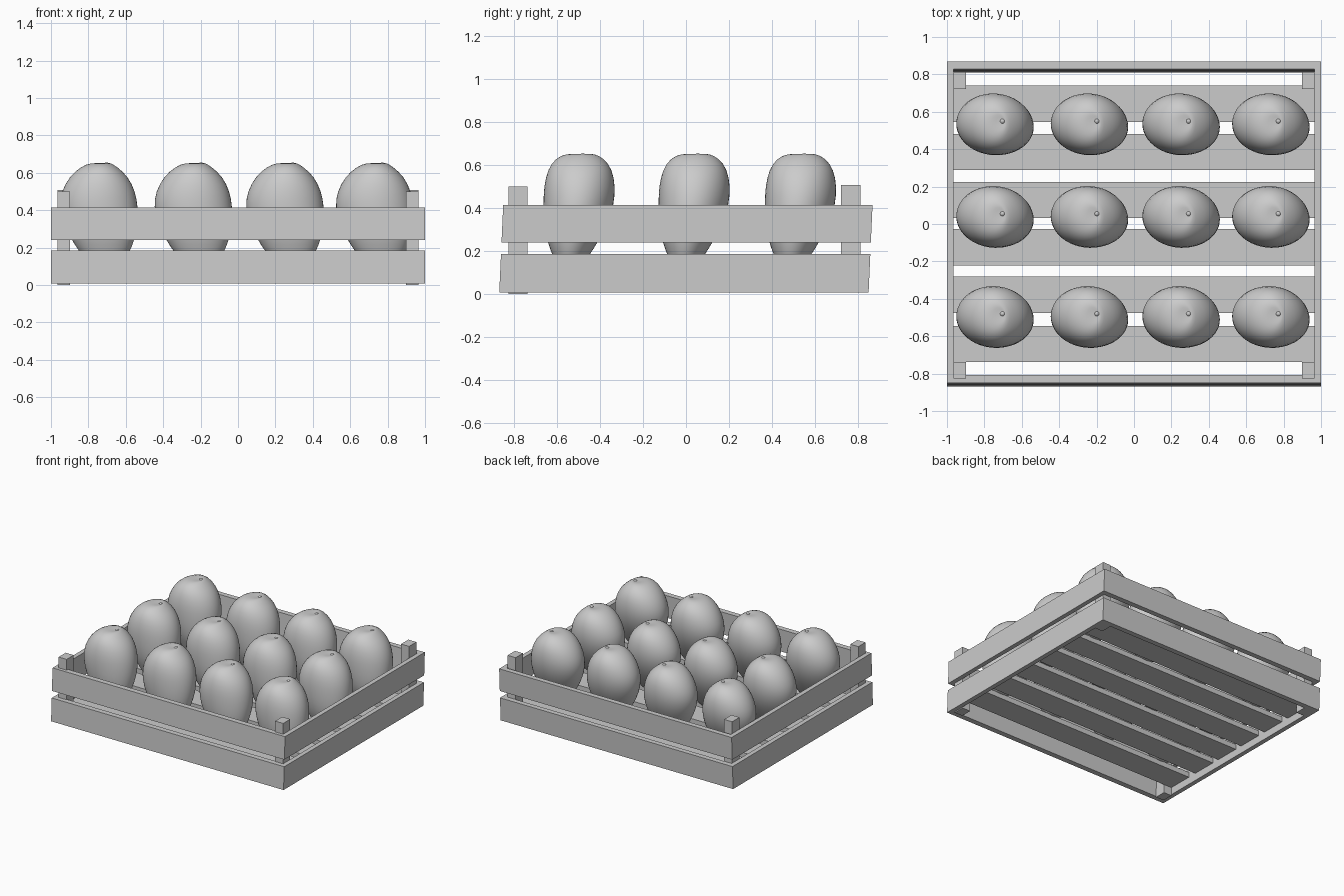
import bpy, bmesh, math
from mathutils import Matrix

old = bpy.data.objects.get("Cube")
if old:
    bpy.data.objects.remove(old)

grey = bpy.data.materials.new("plain grey")
grey.use_nodes = True
colour = (0.6, 0.6, 0.6, 1)
grey.diffuse_color = colour
grey.node_tree.nodes["Principled BSDF"].inputs["Base Color"].default_value = colour

LEAN = 0.045  # the crate leans slightly backwards


def link(name, mesh):
    obj = bpy.data.objects.new(name, mesh)
    bpy.context.collection.objects.link(obj)
    return obj


def box(name, xs, ys, zs, lean=LEAN):
    """Box between the given limits, sheared towards +y with height."""
    bm = bmesh.new()
    bmesh.ops.create_cube(bm, size=1)
    for v in bm.verts:
        x, y, z = (a + (b - a) * (c + 0.5) for (a, b), c in zip((xs, ys, zs), v.co))
        v.co = (x, y + lean * (z - 0.2), z)
    mesh = bpy.data.meshes.new(name)
    bm.to_mesh(mesh)
    bm.free()
    mesh.materials.append(grey)
    return link(name, mesh)


# Two tiers of boards around the crate
for tier, zs in (("lower", (0.008, 0.186)), ("upper", (0.24, 0.416))):
    box(f"{tier}_front_board", (-1, 1), (-0.86, -0.818), zs)
    box(f"{tier}_back_board", (-1, 1), (0.818, 0.858), zs)
    for side, s in (("left", 1), ("right", -1)):
        box(f"{tier}_{side}_board", sorted((s * 0.965, s)), (-0.818, 0.818), zs)

# Corner posts
for side, s in (("left", 1), ("right", -1)):
    xs = sorted((s * 0.897, s * 0.966))
    box(f"front_{side}_post", xs, (-0.825, -0.738), (0, 0.5), 0)
    box(f"back_{side}_post", xs, (0.722, 0.812), (0.008, 0.508), 0)

# Floor slats
for i, y in enumerate((-0.642, -0.378, -0.125, 0.128, 0.385, 0.643)):
    box(f"floor_slat_{i + 1}", (-0.968, 0.968), (y - 0.097, y + 0.097), (0.065, 0.105), 0)

# Fruit cross-sections: height, x limits, y limits
SECTIONS = [
    (0.1, 0.02, 0.08, -0.07, -0.03),
    (0.117, -0.04, 0.12, -0.1, 0),
    (0.145, -0.078, 0.148, -0.114, 0.024),
    (0.19, -0.112, 0.172, -0.128, 0.053),
    (0.24, -0.145, 0.193, -0.15, 0.085),
    (0.33, -0.192, 0.212, -0.166, 0.135),
    (0.42, -0.213, 0.212, -0.17, 0.162),
    (0.5, -0.202, 0.198, -0.168, 0.168),
    (0.58, -0.158, 0.16, -0.15, 0.154),
    (0.632, -0.098, 0.1, -0.114, 0.116),
    (0.656, -0.04, 0.06, -0.06, 0.065),
    (0.648, 0.015, 0.055, -0.005, 0.035),
]
SIDES = 24

bm = bmesh.new()
rings = []
for z, x0, x1, y0, y1 in SECTIONS:
    ring = []
    for k in range(SIDES):
        a = 2 * math.pi * k / SIDES
        x = (x0 + x1) / 2 + (x1 - x0) / 2 * math.cos(a)
        y = (y0 + y1) / 2 + (y1 - y0) / 2 * math.sin(a)
        ring.append(bm.verts.new((x, y - 0.03 * x, z)))
    rings.append(ring)
for low, high in zip(rings, rings[1:]):
    for k in range(SIDES):
        n = (k + 1) % SIDES
        bm.faces.new((low[k], low[n], high[n], high[k]))
bm.faces.new(rings[0][::-1])
bm.faces.new(rings[-1])
# Stem scar on the crown
bmesh.ops.create_icosphere(bm, subdivisions=2, radius=0.016,
                           matrix=Matrix.Translation((0.042, 0.015, 0.641)))
for f in bm.faces:
    f.smooth = True
fruit_mesh = bpy.data.meshes.new("fruit")
bm.to_mesh(fruit_mesh)
bm.free()
fruit_mesh.materials.append(grey)

# Three rows of four fruit
for r, y in enumerate((-0.495, 0.04, 0.535)):
    for c, x in enumerate((-0.745, -0.24, 0.25, 0.73)):
        fruit = link(f"fruit_row{r + 1}_{c + 1}", fruit_mesh)
        fruit.location = (x, y, 0)
        smooth = fruit.modifiers.new("smooth", "SUBSURF")
        smooth.levels = smooth.render_levels = 1
